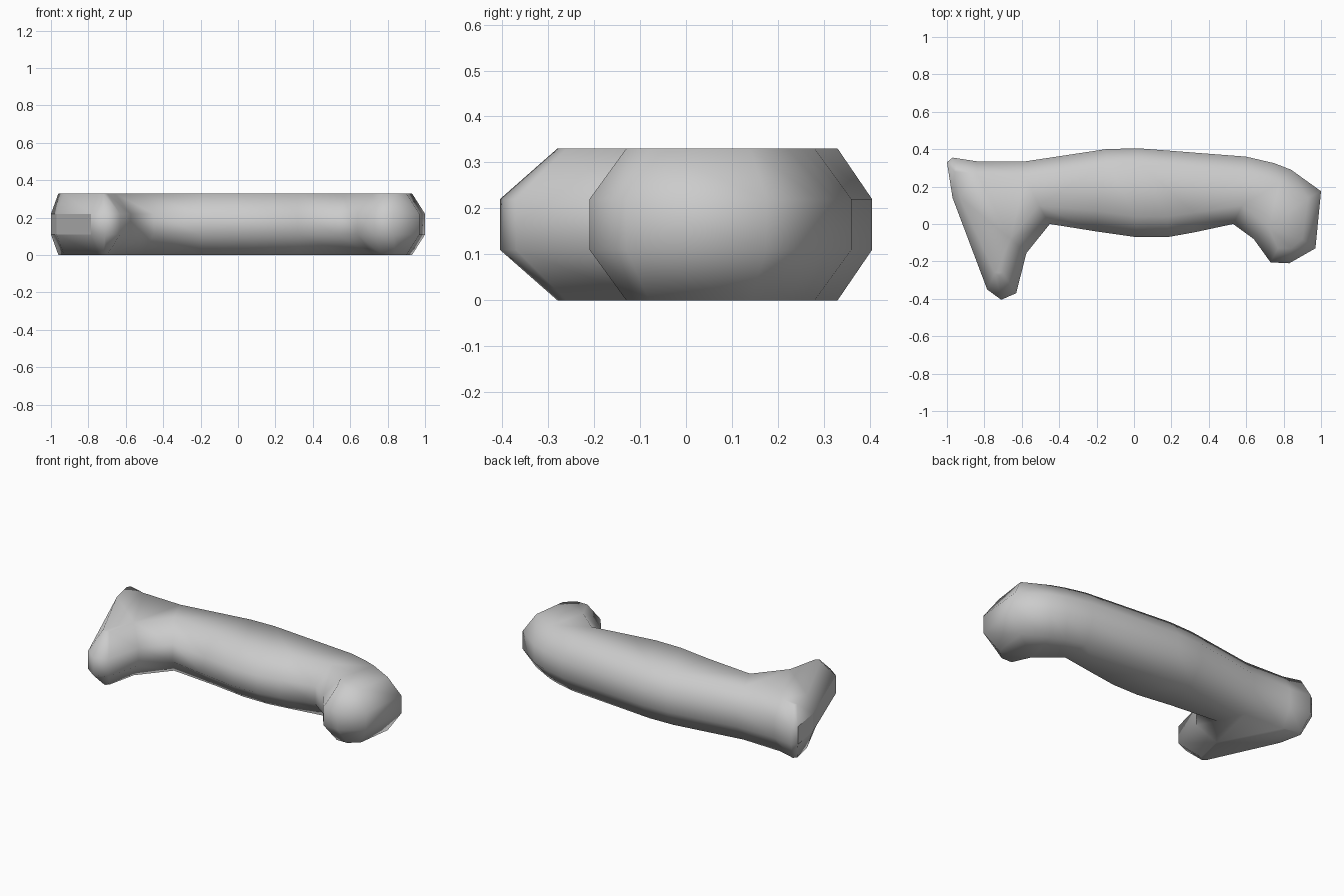
import bpy, bmesh

if "Cube" in bpy.data.objects:
    bpy.data.objects.remove(bpy.data.objects["Cube"])

HEIGHT = 0.33
# plan outline: widest contour (x, y) paired with the flat top/bottom contour (x, y)
OUTLINE = [
    (-1.0, .33, -.96, .28), (-.97, .355, -.945, .30), (-.84, .335, -.84, .27),
    (-.58, .335, -.58, .26), (-.15, .40, -.14, .325), (.02, .405, .02, .33),
    (.60, .36, .58, .28), (.75, .325, .70, .25), (.84, .29, .78, .22),
    (1.0, .175, .93, .14), (.97, -.13, .90, -.08), (.83, -.21, .84, -.13),
    (.73, -.205, .77, -.13), (.64, -.08, .72, -.02), (.53, 0, .58, .10),
    (.32, -.045, .32, .06), (.18, -.07, .18, .04), (.01, -.07, .01, .04),
    (-.20, -.04, -.20, .07), (-.45, 0, -.51, .10), (-.575, -.155, -.66, -.08),
    (-.63, -.37, -.70, -.26), (-.71, -.405, -.72, -.28), (-.785, -.35, -.745, -.26),
    (-.97, .14, -.93, .14),
]

bm = bmesh.new()

# four stacked contours: narrow, wide, wide, narrow
rings = []
for level, k in enumerate((2, 0, 0, 2)):
    z = HEIGHT * level / 3
    rings.append([bm.verts.new((p[k], p[k + 1], z)) for p in OUTLINE])

# side bands
n = len(OUTLINE)
flat_strip = []
for level in range(3):
    a, b = rings[level], rings[level + 1]
    for i in range(n):
        j = (i + 1) % n
        f = bm.faces.new((a[i], a[j], b[j], b[i]))
        if level == 1 and i >= n - 2:
            flat_strip.append(f)

# flat top and bottom
caps = [bm.faces.new(rings[0]), bm.faces.new(rings[3])]
bmesh.ops.recalc_face_normals(bm, faces=bm.faces)
bmesh.ops.triangulate(bm, faces=caps, ngon_method='BEAUTY')

# smooth body, with crisp borders around the flat strip on the slanted end
for f in bm.faces:
    f.smooth = True
for f in flat_strip:
    for e in f.edges:
        e.smooth = False

mesh = bpy.data.meshes.new("curved_handle")
bm.to_mesh(mesh)
bm.free()
handle = bpy.data.objects.new("curved_handle", mesh)
bpy.context.collection.objects.link(handle)
